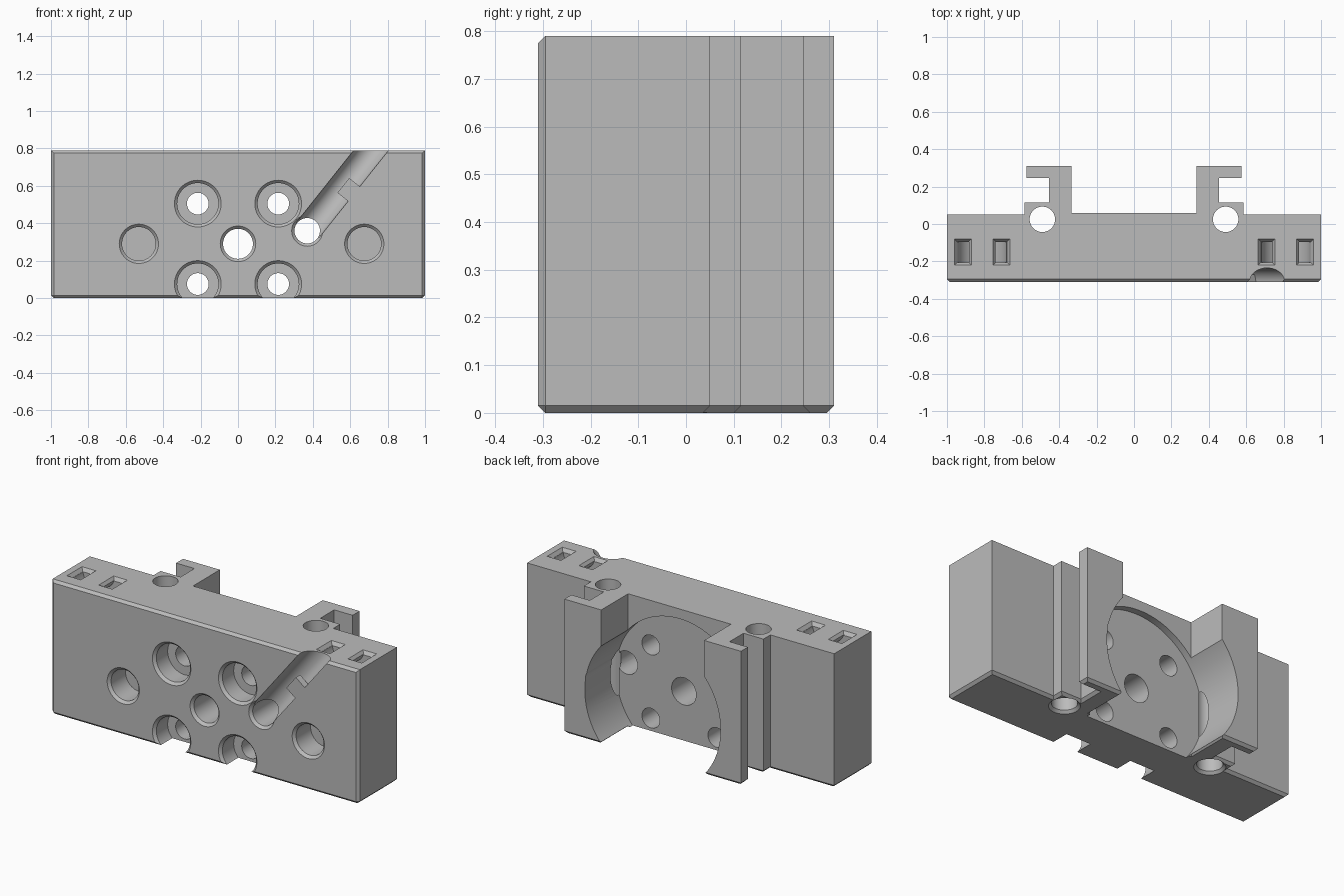
import bpy, bmesh, math
from mathutils import Vector, Matrix

if "Cube" in bpy.data.objects:
    bpy.data.objects.remove(bpy.data.objects["Cube"])

grey = bpy.data.materials.new("plain grey")
grey.use_nodes = True
grey.diffuse_color = (0.5, 0.5, 0.5, 1)
grey.node_tree.nodes["Principled BSDF"].inputs["Base Color"].default_value = (0.5, 0.5, 0.5, 1)

TOP, FRONT, EDGE, MID = 0.79, -0.31, 0.015, 0.29


def finish(name, bm):
    bmesh.ops.recalc_face_normals(bm, faces=bm.faces[:])
    mesh = bpy.data.meshes.new(name)
    bm.to_mesh(mesh)
    bm.free()
    mesh.materials.append(grey)
    obj = bpy.data.objects.new(name, mesh)
    bpy.context.collection.objects.link(obj)
    return obj


def lathe(origin, axis, profile, sides=64):
    """Solid of revolution: profile holds (radius, distance along axis)."""
    bm = bmesh.new()
    turn = Vector(axis).to_track_quat('Z', 'Y')
    rings = []
    for r, d in profile:
        angles = [2 * math.pi * i / sides for i in range(sides)]
        rings.append([bm.verts.new(Vector(origin) + turn @ Vector((r * math.cos(a), r * math.sin(a), d)))
                      for a in angles])
    for a, b in zip(rings, rings[1:]):
        for i in range(sides):
            j = (i + 1) % sides
            bm.faces.new((a[i], a[j], b[j], b[i]))
    bm.faces.new(rings[0])
    bm.faces.new(rings[-1])
    return finish("cutter", bm)


def box(name, centre, size, rotation=Matrix()):
    bm = bmesh.new()
    bmesh.ops.create_cube(bm, size=1, matrix=Matrix.Translation(centre) @ rotation @ Matrix.Diagonal((*size, 1)))
    return finish(name, bm)


def combine(target, tool, operation='DIFFERENCE'):
    mod = target.modifiers.new("cut", 'BOOLEAN')
    mod.operation, mod.solver, mod.object = operation, 'EXACT', tool
    bpy.context.view_layer.objects.active = target
    bpy.ops.object.modifier_apply(modifier=mod.name)
    bpy.data.objects.remove(tool)


# Body with two flanged rails at the back, extruded from its plan outline
half = [(1, FRONT), (1, 0.05), (0.585, 0.05), (0.585, 0.115), (0.455, 0.115),
        (0.455, 0.245), (0.575, 0.245), (0.575, 0.31), (0.335, 0.31), (0.335, 0.06)]
outline = half + [(-x, y) for x, y in reversed(half)]
bm = bmesh.new()
base = bm.faces.new([bm.verts.new((x, y, 0)) for x, y in outline])
new = bmesh.ops.extrude_face_region(bm, geom=[base], use_keep_orig=True)["geom"]
bmesh.ops.translate(bm, vec=(0, 0, TOP), verts=[v for v in new if isinstance(v, bmesh.types.BMVert)])
bmesh.ops.recalc_face_normals(bm, faces=bm.faces[:])
# Chamfer the bottom rim and the front upright corners
rim = [e for e in bm.edges if all(v.co.z < 0.001 for v in e.verts)
       or all(abs(v.co.x) > 0.99 and v.co.y < FRONT + 0.01 for v in e.verts)]
bmesh.ops.bevel(bm, geom=rim, offset=EDGE, segments=1, affect='EDGES')
body = finish("mounting_block", bm)

# Round recess in the back
combine(body, lathe((0, 0.02, MID), (0, 1, 0), [(0.442, 0), (0.442, 0.5)], 128))


def front_hole(x, z, r, depth):
    profile = [(r + 2 * EDGE, -EDGE), (r, EDGE), (r, depth)]
    combine(body, lathe((x, FRONT, z), (0, 1, 0), profile))


# Centre bore, blind side holes, and counterbored bolt holes
front_hole(0, MID, 0.08, 0.8)
for x in (-0.53, 0.675):
    front_hole(x, MID, 0.09, 0.15)
for x in (-0.215, 0.215):
    for z in (0.075, 0.505):
        front_hole(x, z, 0.11, 0.12)
        combine(body, lathe((x, FRONT + 0.05, z), (0, 1, 0), [(0.058, 0), (0.058, 0.5)]))

# Cable hole with a sloping groove up to the top edge
start = Vector((0.37, FRONT, 0.36))
along = Vector((0.342, 0, 0.43)).normalized()
across = Vector((along.z, 0, -along.x))
front_hole(start.x, start.z, 0.068, 0.9)
combine(body, lathe(start + Vector((0, 0.002, 0)), along, [(0.073, 0), (0.073, 0.8)]))

# Small retaining tab over half of the groove
tilt = Matrix.Rotation(math.atan2(along.x, along.z), 4, 'Y')
tab = box("groove_tab", start + along * 0.31 + across * 0.05 + Vector((0, 0.02, 0)), (0.1, 0.04, 0.1), tilt)
combine(body, tab, 'UNION')

for side in (-1, 1):
    # Vertical rod holes, countersunk below
    combine(body, lathe((side * 0.49, 0.025, 0), (0, 0, 1),
                        [(0.098, -EDGE), (0.068, EDGE), (0.068, 1)]))
    # Curved strap channel joining two slots in the top
    centre = (side * 0.812, -0.205, TOP)
    channel = lathe(centre, (0, 1, 0), [(0.133, 0), (0.133, 0.11)])
    combine(channel, lathe((centre[0], -0.3, TOP), (0, 1, 0), [(0.073, 0), (0.073, 0.3)]))
    combine(body, channel)
    # Flared mouths of the two slots
    for x in (0.709, 0.915):
        bm = bmesh.new()
        bmesh.ops.create_cone(bm, cap_ends=True, segments=4, radius1=math.sqrt(0.5),
                              radius2=math.sqrt(0.5) * 1.6, depth=0.04,
                              matrix=Matrix.Rotation(math.pi / 4, 4, 'Z'))
        for v in bm.verts:
            upper = v.co.z > 0
            v.co.x = side * x + math.copysign(0.06 if upper else 0.03, v.co.x)
            v.co.y = -0.15 + math.copysign(0.085 if upper else 0.055, v.co.y)
            v.co.z += TOP
        combine(body, finish("cutter", bm))

bpy.ops.object.select_all(action='DESELECT')
body.select_set(True)
bpy.context.view_layer.objects.active = body
bpy.ops.object.shade_smooth_by_angle(angle=math.radians(25))
